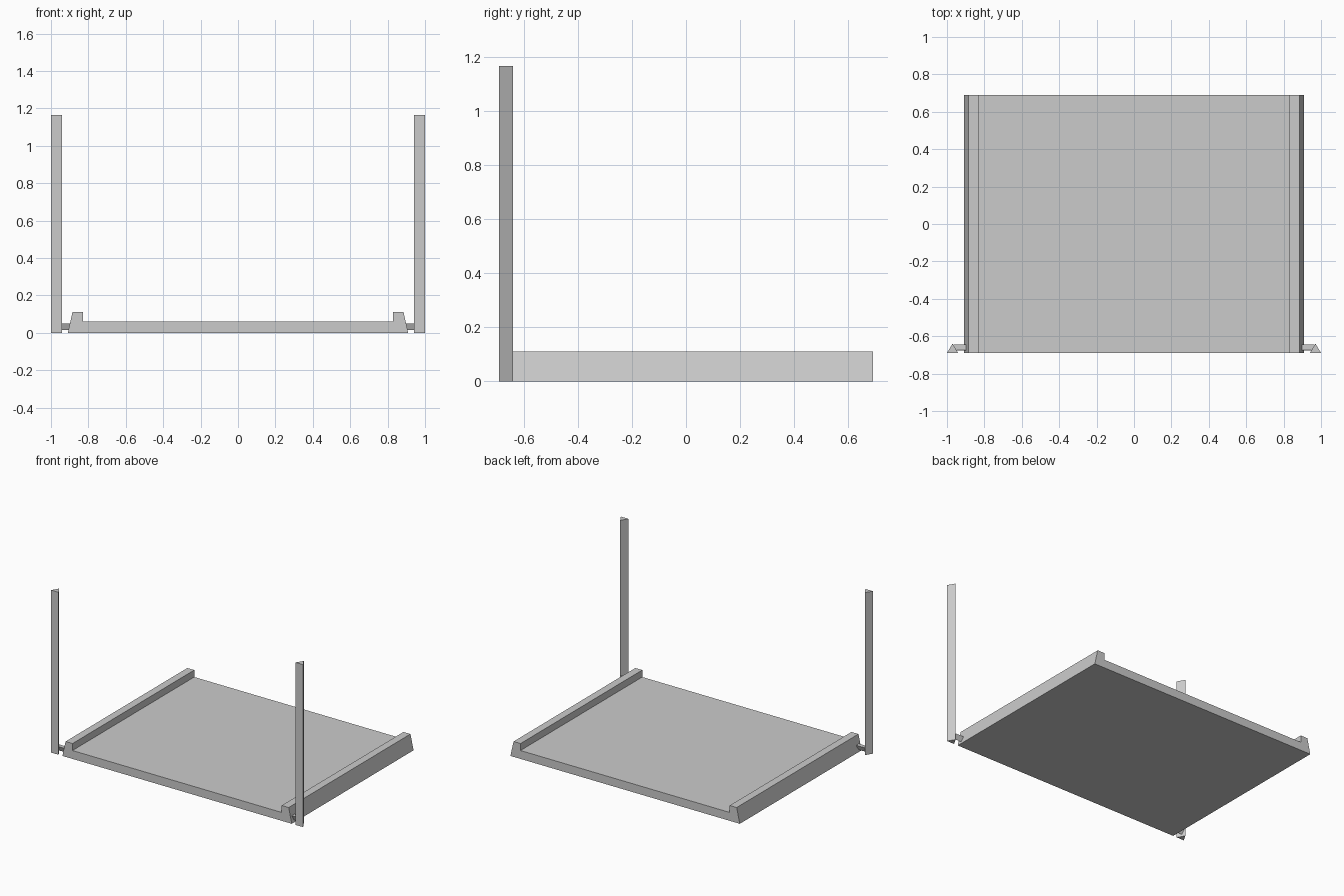
import bpy
import bmesh
from mathutils import Vector

cube = bpy.data.objects.get("Cube")
if cube:
    bpy.data.objects.remove(cube, do_unlink=True)

GREY = (0.6, 0.6, 0.6, 1.0)
grey = bpy.data.materials.new("light_grey")
grey.use_nodes = True
grey.diffuse_color = GREY
grey.node_tree.nodes["Principled BSDF"].inputs["Base Color"].default_value = GREY


def prism(name, outline, sweep):
    """Extrude a closed 3D outline along the sweep vector."""
    bm = bmesh.new()
    face = bm.faces.new([bm.verts.new(p) for p in outline])
    extruded = bmesh.ops.extrude_face_region(bm, geom=[face], use_keep_orig=True)
    moved = [g for g in extruded["geom"] if isinstance(g, bmesh.types.BMVert)]
    bmesh.ops.translate(bm, verts=moved, vec=Vector(sweep))
    bmesh.ops.recalc_face_normals(bm, faces=bm.faces)
    mesh = bpy.data.meshes.new(name)
    bm.to_mesh(mesh)
    bm.free()
    mesh.materials.append(grey)
    obj = bpy.data.objects.new(name, mesh)
    bpy.context.collection.objects.link(obj)
    return obj


FRONT, BACK = -0.69, 0.69

# Deck with a raised, outward-sloping curb along each side
half = [(0.91, 0), (0.885, 0.11), (0.83, 0.11), (0.83, 0.06)]
profile = half + [(-x, z) for x, z in reversed(half)]
prism("deck", [(x, FRONT, z) for x, z in profile], (0, BACK - FRONT, 0))

for side, s in (("left", 1), ("right", -1)):
    # Triangular upright post, flat side forward
    plan = [(0.94, FRONT), (1.0, FRONT), (0.97, -0.64)]
    prism(side + "_post", [(s * x, y, 0) for x, y in plan], (0, 0, 1.165))
    # Short triangular bracket joining post to deck, flat side up
    section = [(-0.675, 0.05), (-0.645, 0.05), (-0.66, 0.015)]
    prism(side + "_bracket", [(s * 0.898, y, z) for y, z in section], (s * 0.068, 0, 0))
